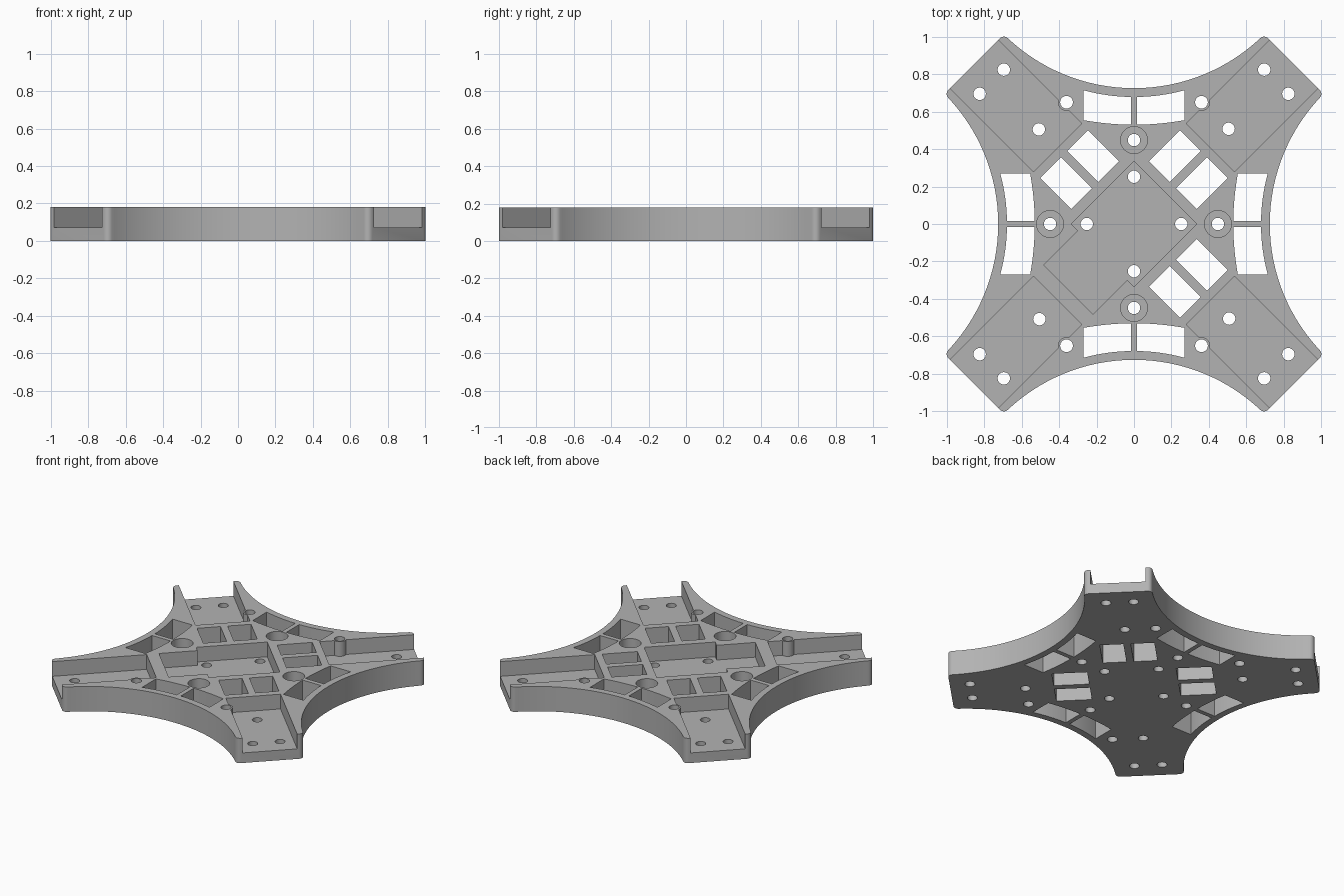
import bpy, bmesh
from math import sin, cos, pi, asin, sqrt
from mathutils import Matrix

if "Cube" in bpy.data.objects:
    bpy.data.objects.remove(bpy.data.objects["Cube"])

TOP, FLOOR = 0.18, 0.073
OVER = 0.3             # cutters reach past the top
TIP_X, TIP_Y = 0.695, 1.0124
WAIST = 0.725          # distance from centre to the concave sides
RADIUS = (TIP_X**2 + (TIP_Y - WAIST)**2) / (2 * (TIP_Y - WAIST))

grey = bpy.data.materials.new("plain grey")
grey.use_nodes = True
COLOUR = (0.45, 0.45, 0.45, 1)
grey.diffuse_color = COLOUR
grey.node_tree.nodes["Principled BSDF"].inputs["Base Color"].default_value = COLOUR


def turn(points, angle):
    c, s = cos(angle), sin(angle)
    return [(x * c - y * s, x * s + y * c) for x, y in points]


def prism(bm, points, z0, z1):
    """Extrude a counter-clockwise outline between two heights."""
    face = bm.faces.new([bm.verts.new((x, y, z0)) for x, y in points])
    grown = bmesh.ops.extrude_face_region(bm, geom=[face])["geom"]
    bmesh.ops.translate(bm, vec=(0, 0, z1 - z0),
                        verts=[v for v in grown if isinstance(v, bmesh.types.BMVert)])


def box(bm, x0, x1, y0, y1, angle, z0, z1=OVER):
    prism(bm, turn([(x0, y0), (x1, y0), (x1, y1), (x0, y1)], angle), z0, z1)


def cylinder(bm, x, y, r, z0, z1=OVER):
    bmesh.ops.create_cone(bm, cap_ends=True, segments=32, radius1=r, radius2=r,
                          depth=z1 - z0,
                          matrix=Matrix.Translation((x, y, (z0 + z1) / 2)))


def arc(x0, x1, near, radius, steps):
    """Points on a side's concave arc whose closest distance to centre is near."""
    xs = [x0 + (x1 - x0) * i / steps for i in range(steps + 1)]
    return [(x, near + radius - sqrt(radius**2 - x * x)) for x in xs]


def finish(bm, name):
    bmesh.ops.recalc_face_normals(bm, faces=bm.faces)
    mesh = bpy.data.meshes.new(name)
    bm.to_mesh(mesh)
    bm.free()
    mesh.materials.append(grey)
    ob = bpy.data.objects.new(name, mesh)
    bpy.context.collection.objects.link(ob)
    return ob


def combine(target, tool, operation):
    tool.hide_render = True
    mod = target.modifiers.new(operation, "BOOLEAN")
    mod.operation, mod.solver, mod.object = operation, "EXACT", tool
    bpy.context.view_layer.objects.active = target
    bpy.ops.object.modifier_apply(modifier=mod.name)
    bpy.data.objects.remove(tool)


# Plate: four concave sides meeting at blunt, rounded arm tips
half = asin(TIP_X / RADIUS)
centre = WAIST + RADIUS
side = [(RADIUS * sin(a), centre - RADIUS * cos(a))
        for a in [half - 2 * half * i / 32 for i in range(33)]]
outline = [p for k in range(4) for p in turn(side, k * pi / 2)]
bm = bmesh.new()
prism(bm, outline, 0, TOP)
corners = [e for e in bm.edges
           if abs(e.verts[0].co.z - e.verts[1].co.z) > 0.1
           and max(abs(e.verts[0].co.x), abs(e.verts[0].co.y)) > TIP_Y - 0.001]
bmesh.ops.bevel(bm, geom=corners, offset=0.03, segments=5, profile=0.5, affect="EDGES")
plate = finish(bm, "frame_plate")

# Arm pockets, open at the tips
bm = bmesh.new()
for k in range(4):
    box(bm, 0.577, 1.4, -0.182, 0.182, pi / 4 + k * pi / 2, FLOOR)
combine(plate, finish(bm, "arm_pockets"), "DIFFERENCE")

# Centre pocket with its side bay
for name, size in (("centre_pocket", (-0.237, 0.237, -0.237, 0.237)),
                   ("side_bay", (0.1, 0.495, -0.185, 0.185))):
    bm = bmesh.new()
    box(bm, *size, pi * 1.25, FLOOR)
    combine(plate, finish(bm, name), "DIFFERENCE")

# Counterbores around the four inner bolts
bm = bmesh.new()
for k in range(4):
    cylinder(bm, *turn([(0.448, 0)], k * pi / 2)[0], 0.072, FLOOR)
combine(plate, finish(bm, "counterbores"), "DIFFERENCE")

# Bosses on the pocket edges
bm = bmesh.new()
for sx in (-1, 1):
    for sy in (-1, 1):
        cylinder(bm, sx * 0.36, sy * 0.65, 0.046, 0.03, TOP)
combine(plate, finish(bm, "bosses"), "UNION")

# Windows: curved pairs on each side, square pairs on three diagonals
bm = bmesh.new()
for k in range(4):
    for x0, x1 in ((-0.27, -0.016), (0.016, 0.27)):
        inner = arc(x0, x1, 0.53, 1.5, 8)
        outer = arc(x1, x0, 0.678, RADIUS + 0.047, 8)
        prism(bm, turn(inner + outer, k * pi / 2), -0.1, OVER)
    if k != 2:
        for y0, y1 in ((-0.18, -0.024), (0.024, 0.18)):
            box(bm, 0.293, 0.527, y0, y1, pi / 4 + k * pi / 2, -0.1)
combine(plate, finish(bm, "windows"), "DIFFERENCE")

# Bolt holes through the plate
bm = bmesh.new()
for k in range(4):
    for spot in ((0.252, 0), (0.448, 0), (0.505, 0.508), (0.695, 0.824), (0.824, 0.695)):
        cylinder(bm, *turn([spot], k * pi / 2)[0], 0.033, -0.1)
for sx in (-1, 1):
    for sy in (-1, 1):
        cylinder(bm, sx * 0.36, sy * 0.65, 0.034, -0.1)
combine(plate, finish(bm, "bolt_holes"), "DIFFERENCE")

# Smooth the curved walls, keep the edges sharp
bpy.ops.object.select_all(action="DESELECT")
plate.select_set(True)
bpy.context.view_layer.objects.active = plate
bpy.ops.object.shade_smooth_by_angle(angle=pi / 6)
